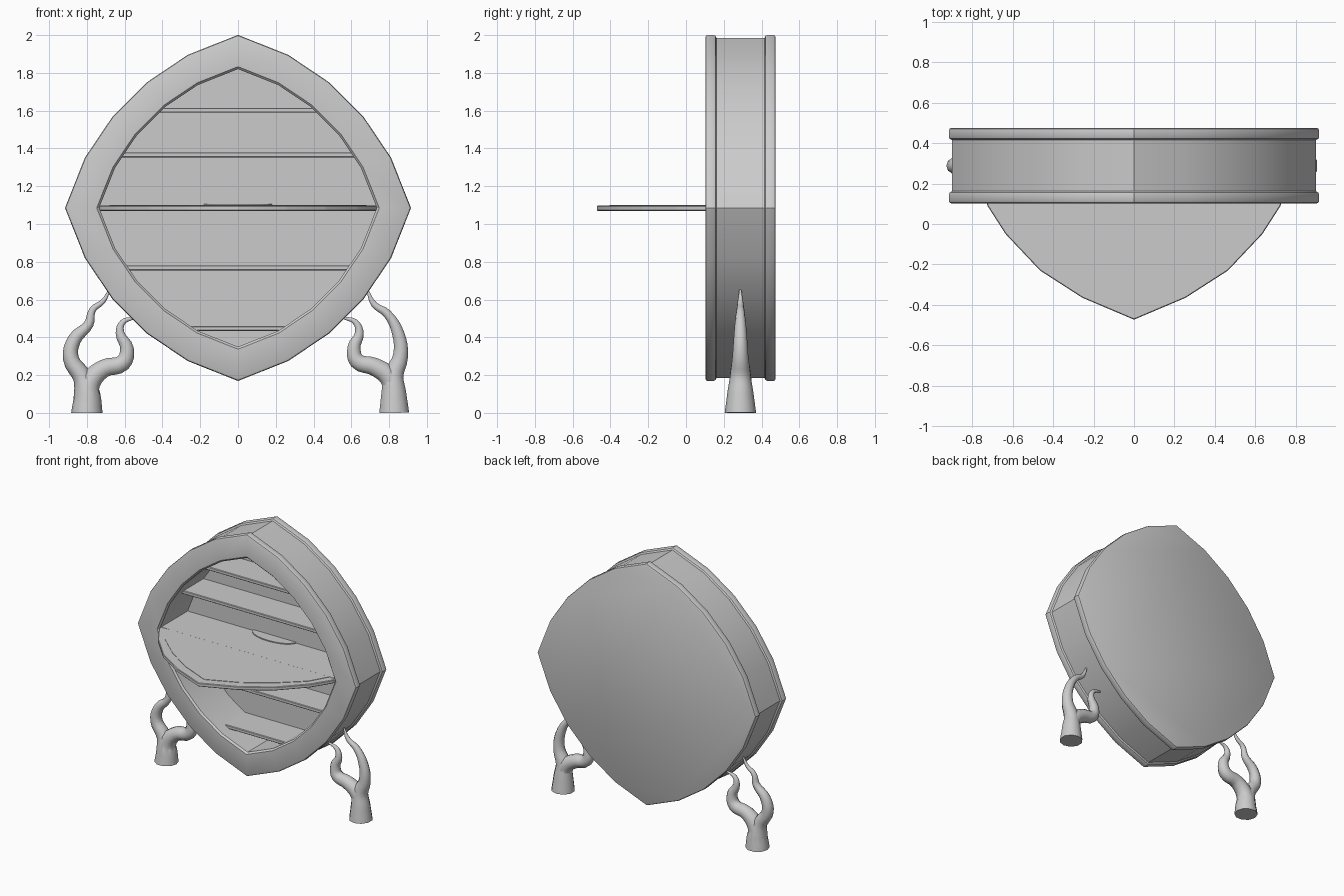
import bpy, bmesh, math

if "Cube" in bpy.data.objects:
    bpy.data.objects.remove(bpy.data.objects["Cube"])

CZ = 1.085
# quarter of the pointed rounded outline, unit radius
Q = [(0, 1), (.29, .885), (.525, .727), (.727, .525), (.885, .29)]
# full outline by turning the quarter four times
OUT = []
for k in range(4):
    for x, z in Q:
        for _ in range(k):
            x, z = z, -x
        OUT.append((x, z))


def finish(name, bm, angle=30):
    bmesh.ops.recalc_face_normals(bm, faces=bm.faces)
    me = bpy.data.meshes.new(name)
    bm.to_mesh(me)
    bm.free()
    ob = bpy.data.objects.new(name, me)
    bpy.context.collection.objects.link(ob)
    bpy.ops.object.select_all(action='DESELECT')
    ob.select_set(True)
    bpy.context.view_layer.objects.active = ob
    bpy.ops.object.shade_smooth_by_angle(angle=math.radians(angle))
    return ob


def loft(name, rings):
    """Skin a list of closed point rings and cap both ends."""
    bm = bmesh.new()
    loops = [[bm.verts.new(p) for p in r] for r in rings]
    n = len(rings[0])
    for a, b in zip(loops, loops[1:]):
        for i in range(n):
            j = (i + 1) % n
            bm.faces.new((a[i], a[j], b[j], b[i]))
    bm.faces.new(loops[0])
    bm.faces.new(loops[-1])
    return finish(name, bm)


# cabinet shell: cavity, front frame, rounded rims, closed back (radius, y)
profile = [(.735, .44), (.735, .115), (.748, .102), (.903, .102), (.912, .106),
           (.916, .115), (.916, .145), (.912, .155), (.9, .162), (.9, .415),
           (.912, .422), (.916, .432), (.916, .462), (.912, .471), (.903, .475)]
loft("cabinet_shell", [[(x * r, y, CZ + z * r) for x, z in OUT] for r, y in profile])


def slab(name, pts, z0, z1, inset=0.004):
    """Flat horizontal plate with softened edges."""
    bm = bmesh.new()
    f = bm.faces.new([bm.verts.new((x, y, z0)) for x, y in pts])
    ex = bmesh.ops.extrude_face_region(bm, geom=[f])
    for v in ex["geom"]:
        if isinstance(v, bmesh.types.BMVert):
            v.co.z = z1
    if inset:
        bmesh.ops.bevel(bm, geom=[e for e in bm.edges], offset=inset, segments=1,
                        affect='EDGES')
    return finish(name, bm)


# inner shelves, ends buried in the shell (z, half width)
for i, (z, w) in enumerate([(1.602, .42), (1.366, .62), (.768, .6), (.447, .28)]):
    w += .03
    slab(f"inner_shelf_{i + 1}", [(-w, .2), (w, .2), (w, .45), (-w, .45)],
         z - .013, z + .013)

# middle shelf inside the cabinet
slab("middle_shelf", [(-.76, .12), (.76, .12), (.76, .45), (-.76, .45)], 1.072, 1.098)


# drop-down front leaf with a thin raised panel
half = [(.735, .125), (.725, .09), (.635, -.05), (.465, -.23), (.255, -.365)]
def mirrored(pts, tip):
    return pts + [(0, tip)] + [(-x, y) for x, y in reversed(pts)]


slab("drop_leaf", mirrored(half, -.473), 1.07, 1.097)
panel = [(.68, .12), (.6, -.02), (.42, -.18), (.23, -.305)]
slab("leaf_panel", mirrored(panel, -.405), 1.09, 1.1, 0)

# low half-round pad at the back of the middle shelf
pad = [(.18 * math.cos(a * math.pi / 12), .445 - .09 * math.sin(a * math.pi / 12))
       for a in range(13)]
slab("shelf_pad", pad, 1.09, 1.105, 0)


def branch(name, pts):
    """Tapered round branch through (x, z, radius) points."""
    cu = bpy.data.curves.new(name, 'CURVE')
    cu.dimensions = '3D'
    cu.bevel_depth = 1
    cu.bevel_resolution = 3
    cu.resolution_u = 4
    cu.use_fill_caps = True
    sp = cu.splines.new('BEZIER')
    sp.bezier_points.add(len(pts) - 1)
    for p, (x, z, r) in zip(sp.bezier_points, pts):
        p.co = (x, .288, z)
        p.radius = r
        p.handle_left_type = p.handle_right_type = 'AUTO'
    ob = bpy.data.objects.new(name, cu)
    bpy.context.collection.objects.link(ob)
    bpy.ops.object.select_all(action='DESELECT')
    ob.select_set(True)
    bpy.context.view_layer.objects.active = ob
    bpy.ops.object.convert(target='MESH')
    bpy.ops.object.shade_smooth_by_angle(angle=math.radians(50))


# forked branch legs: trunk with outer prong, then inner prong
branch("right_leg_outer", [(.827, 0, .083), (.825, .1, .07), (.825, .2, .054),
       (.86, .3, .042), (.848, .42, .034), (.79, .525, .024), (.72, .575, .017),
       (.685, .65, .006)])
branch("right_leg_inner", [(.825, .12, .058), (.8, .19, .056), (.72, .245, .05),
       (.63, .275, .044), (.615, .35, .036), (.642, .42, .025), (.622, .48, .016),
       (.56, .503, .007)])
branch("left_leg_outer", [(-.8, 0, .083), (-.8, .1, .07), (-.825, .19, .05),
       (-.885, .29, .042), (-.865, .39, .036), (-.79, .47, .026), (-.77, .545, .018),
       (-.715, .59, .013), (-.68, .65, .006)])
branch("left_leg_inner", [(-.8, .06, .072), (-.785, .16, .06), (-.71, .235, .05),
       (-.61, .265, .046), (-.588, .34, .038), (-.625, .425, .024), (-.61, .48, .016),
       (-.55, .503, .007)])
